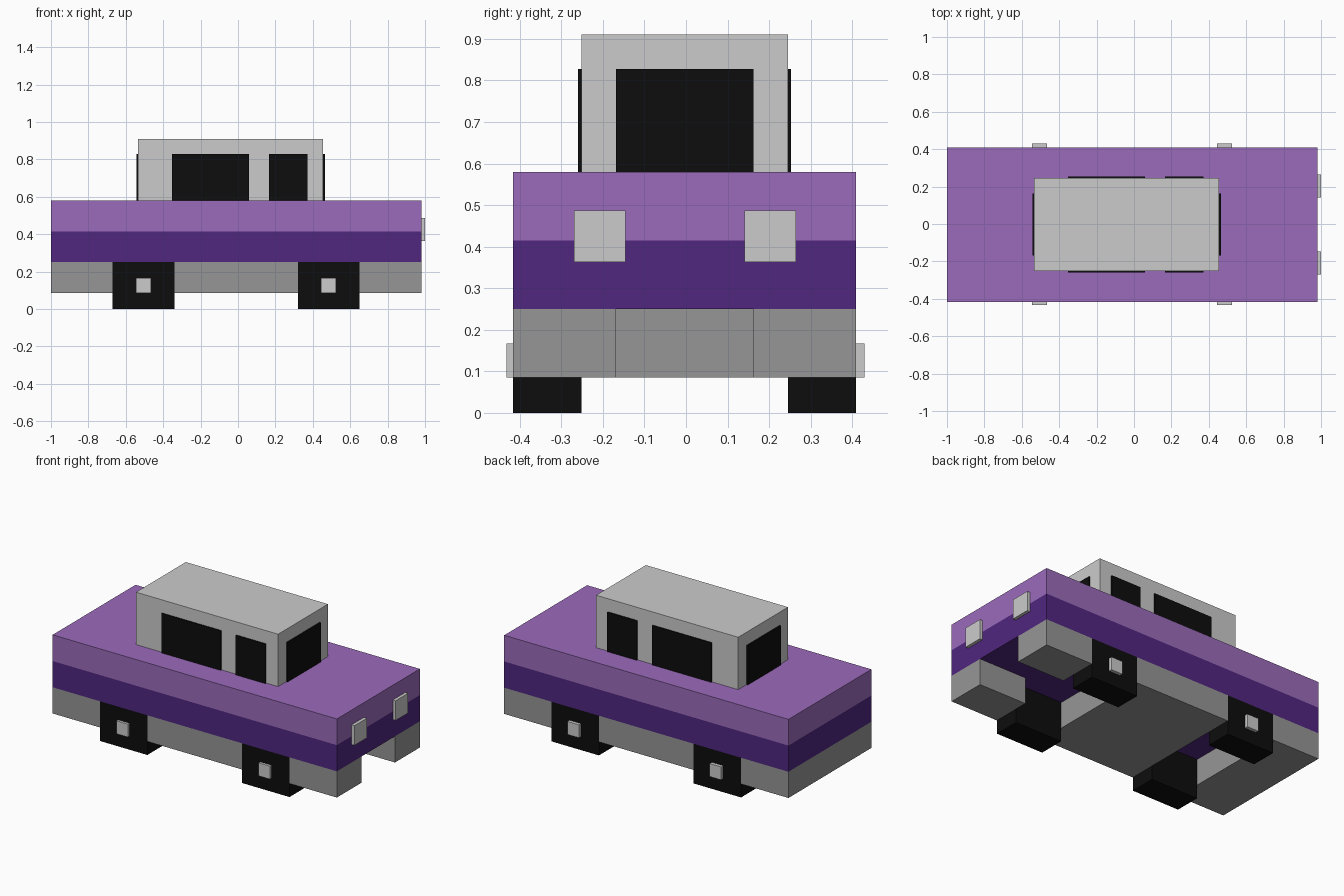
import bpy
import bmesh

if "Cube" in bpy.data.objects:
    bpy.data.objects.remove(bpy.data.objects["Cube"])


def material(name, rgb):
    mat = bpy.data.materials.new(name)
    mat.diffuse_color = (*rgb, 1)
    mat.use_nodes = True
    mat.node_tree.nodes["Principled BSDF"].inputs["Base Color"].default_value = mat.diffuse_color
    return mat


PURPLE = material("light_purple", (0.33, 0.147, 0.497))
DARK_PURPLE = material("dark_purple", (0.082, 0.020, 0.216))
BLACK = material("black", (0.004, 0.004, 0.004))
DARK_GREY = material("dark_grey", (0.305, 0.305, 0.305))


def box(name, x, y, z, mat=None):
    """Axis-aligned box from (min, max) ranges."""
    bm = bmesh.new()
    bmesh.ops.create_cube(bm, size=1)
    for v in bm.verts:
        v.co = [r[0] if c < 0 else r[1] for c, r in zip(v.co, (x, y, z))]
    mesh = bpy.data.meshes.new(name)
    bm.to_mesh(mesh)
    bm.free()
    obj = bpy.data.objects.new(name, mesh)
    bpy.context.collection.objects.link(obj)
    if mat:
        mesh.materials.append(mat)
    return obj


# Overall ranges shared by the parts
X0, X1 = -1.0, 0.98
Y0, Y1 = -0.416, 0.409
IN0, IN1 = -0.251, 0.245          # inner wheel faces and cabin sides
MID0, MID1 = -0.169, 0.162        # front notch and end windows
CHASSIS_Z = (0.085, 0.25)

# Body in two colour bands
box("lower_body", (X0, X1), (Y0, Y1), (0.25, 0.415), DARK_PURPLE)
box("upper_body", (X0, X1), (Y0, Y1), (0.415, 0.58), PURPLE)

# Chassis blocks, open across the axles and notched at the front
box("rear_chassis", (X0, -0.67), (Y0, Y1), CHASSIS_Z, DARK_GREY)
box("middle_chassis", (-0.34, 0.32), (Y0, Y1), CHASSIS_Z, DARK_GREY)
for side, y in (("right", (Y0, MID0)), ("left", (MID1, Y1))):
    box(f"front_bumper_{side}", (0.65, X1), y, CHASSIS_Z, DARK_GREY)

# Square wheels with hubcaps
for end, x in (("rear", -0.67), ("front", 0.32)):
    for side, y, hub in (("right", (Y0, IN0), (-0.432, Y0)),
                         ("left", (IN1, Y1), (Y1, 0.43))):
        box(f"{end}_wheel_{side}", (x, x + 0.33), y, (0, 0.25), BLACK)
        box(f"{end}_hubcap_{side}", (x + 0.125, x + 0.205), hub, (0.085, 0.167))

# Cabin
box("cabin", (-0.535, 0.455), (IN0, IN1), (0.58, 0.91))

# Windows, slightly proud of the cabin
GLASS_Z = (0.58, 0.828)
for side, y in (("right", (-0.26, IN0)), ("left", (IN1, 0.253))):
    box(f"rear_side_window_{side}", (-0.352, 0.06), y, GLASS_Z, BLACK)
    box(f"front_side_window_{side}", (0.165, 0.372), y, GLASS_Z, BLACK)
box("windscreen", (0.455, 0.464), (MID0, MID1), GLASS_Z, BLACK)
box("rear_window", (-0.544, -0.535), (MID0, MID1), GLASS_Z, BLACK)

# Headlights
for side, y in (("right", (-0.27, -0.146)), ("left", (0.141, 0.265))):
    box(f"headlight_{side}", (X1, 1.0), y, (0.363, 0.487))
